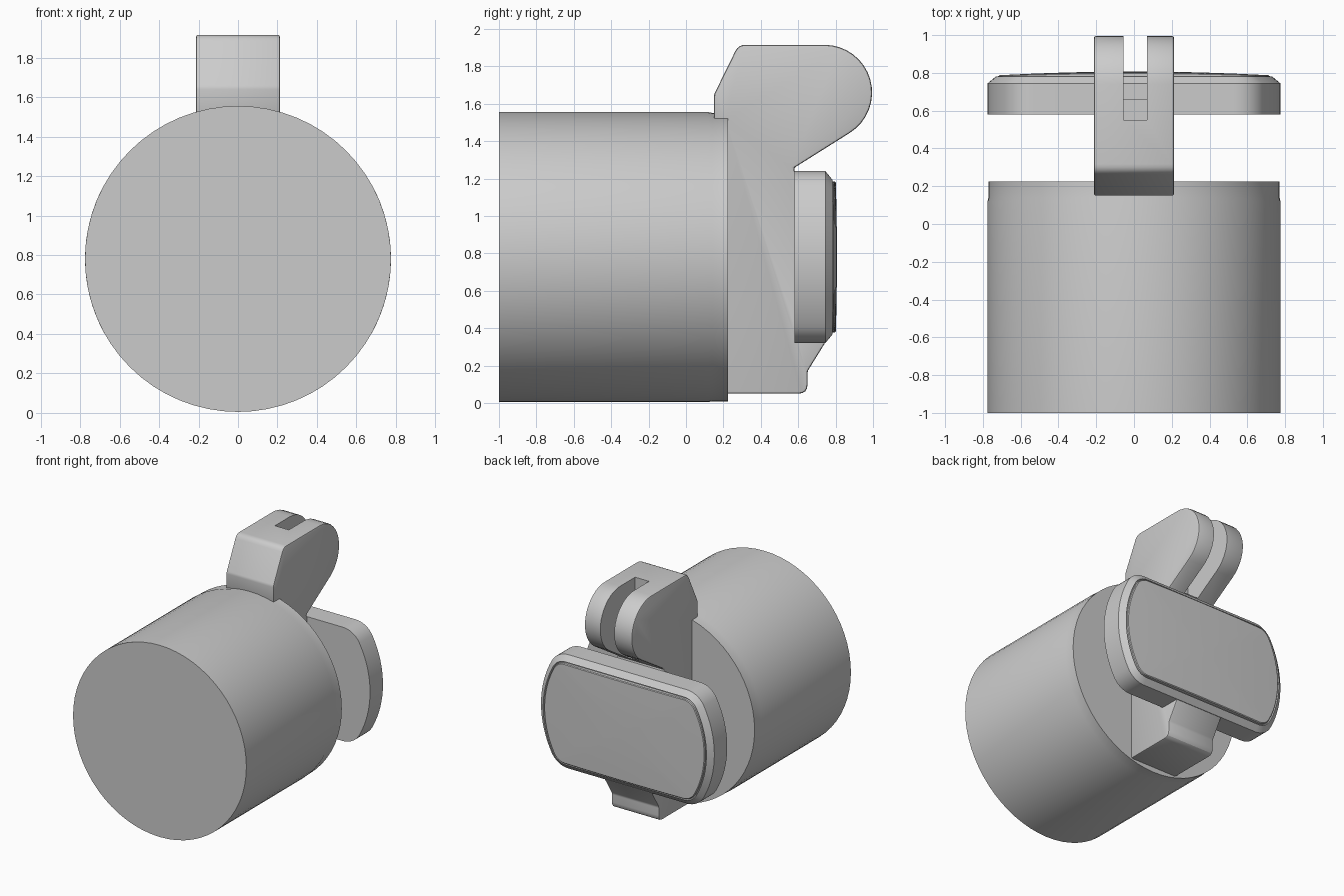
import bpy, bmesh, math
from mathutils import Vector

cube = bpy.data.objects.get("Cube")
if cube:
    bpy.data.objects.remove(cube, do_unlink=True)

R, CZ = 0.775, 0.78      # body radius and axis height

grey = bpy.data.materials.new("plain grey")
grey.diffuse_color = (0.6, 0.6, 0.6, 1)
grey.use_nodes = True
grey.node_tree.nodes["Principled BSDF"].inputs["Base Color"].default_value = (0.6, 0.6, 0.6, 1)


def loft(name, rings):
    """Skin closed rings of points and cap both ends."""
    bm = bmesh.new()
    loops = [[bm.verts.new(p) for p in ring] for ring in rings]
    n = len(loops[0])
    for a, b in zip(loops, loops[1:]):
        for i in range(n):
            j = (i + 1) % n
            bm.faces.new((a[i], a[j], b[j], b[i]))
    bm.faces.new(loops[0])
    bm.faces.new(loops[-1])
    bmesh.ops.recalc_face_normals(bm, faces=bm.faces)
    mesh = bpy.data.meshes.new(name)
    bm.to_mesh(mesh)
    bm.free()
    ob = bpy.data.objects.new(name, mesh)
    bpy.context.collection.objects.link(ob)
    mesh.materials.append(grey)
    return ob


def activate(ob):
    bpy.ops.object.select_all(action='DESELECT')
    ob.select_set(True)
    bpy.context.view_layer.objects.active = ob


def smooth(ob, angle=25):
    activate(ob)
    bpy.ops.object.shade_smooth_by_angle(angle=math.radians(angle))


def circle(r, y, n=64):
    return [(r * math.cos(2 * math.pi * i / n), y, CZ + r * math.sin(2 * math.pi * i / n))
            for i in range(n)]


def rounded(corners, steps=4):
    """Turn (y, z, radius) corners into a profile with softened corners."""
    out = []
    for i, (y, z, r) in enumerate(corners):
        p = Vector((y, z))
        if r == 0:
            out.append(p)
            continue
        a = (Vector(corners[i - 1][:2]) - p).normalized()
        b = (Vector(corners[(i + 1) % len(corners)][:2]) - p).normalized()
        t = r / math.tan(a.angle(b) / 2)
        for k in range(steps + 1):
            u = k / steps
            out.append(p + a * t * (1 - u) ** 2 + b * t * u ** 2)
    return out


# Drum body with a very slightly narrower rear band
smooth(loft("drum_body", [circle(R, -1), circle(R, 0.12), circle(R - 0.004, 0.14),
                          circle(R - 0.004, 0.225)]))

# Hinge bracket: side profile extruded across x
corners = [(0.20, 0.05, 0), (0.20, 1.50, 0), (0.15, 1.50, 0), (0.15, 1.65, 0.05),
           (0.28, 1.915, 0.06)]
for k in range(17):                                  # round lug end
    a = math.radians(90 - 148 * k / 16)
    corners.append((0.74 + 0.255 * math.cos(a), 1.66 + 0.255 * math.sin(a), 0))
corners += [(0.575, 1.255, 0), (0.60, 1.20, 0), (0.60, 0.40, 0), (0.74, 0.40, 0),
            (0.74, 0.315, 0), (0.65, 0.17, 0.04), (0.65, 0.05, 0.05)]
profile = rounded(corners)
bracket = loft("hinge_bracket", [[(x, p.x, p.y) for p in profile] for x in (-0.213, 0.213)])

# Slot that splits the lug into two ears
slot = loft("slot_cutter", [[(x, y, z) for y, z in ((0.55, 1.31), (1.2, 1.31), (1.2, 2.1), (0.55, 2.1))]
                            for x in (-0.055, 0.07)])
slot.hide_render = True
bevel = bracket.modifiers.new("soft edges", 'BEVEL')
bevel.width, bevel.segments = 0.012, 2
bevel.limit_method, bevel.angle_limit = 'ANGLE', math.radians(50)
cut = bracket.modifiers.new("slot", 'BOOLEAN')
cut.object, cut.operation, cut.solver = slot, 'DIFFERENCE', 'EXACT'
activate(bracket)
for m in ("soft edges", "slot"):
    bpy.ops.object.modifier_apply(modifier=m)
bpy.data.objects.remove(slot, do_unlink=True)
smooth(bracket)


# Rear plate: a circle cut flat at top and bottom, with rounded corners
def plate_ring(inset, y, scale=1.0, dome=0.0):
    r, h, f = R - inset, 0.46 - inset, 0.17 - inset
    cx, cz = math.sqrt((r - f) ** 2 - (h - f) ** 2), h - f
    a0 = math.atan2(cz, cx)
    quarter = [(r * math.cos(a0 * k / 8), r * math.sin(a0 * k / 8)) for k in range(8)]
    for k in range(9):
        a = a0 + (math.pi / 2 - a0) * k / 8
        quarter.append((cx + f * math.cos(a), cz + f * math.sin(a)))
    quarter += [(cx * (1 - k / 4), h) for k in range(1, 5)]
    half = quarter + [(-x, z) for x, z in quarter[-2::-1]]
    full = half + [(x, -z) for x, z in half[-2:0:-1]]
    return [(x * scale, y + dome * (1 - (x * scale / R) ** 2), CZ + z * scale) for x, z in full]


smooth(loft("rear_plate", [plate_ring(0, 0.58), plate_ring(0, 0.745),
                           plate_ring(0.045, 0.782), plate_ring(0.05, 0.770)]))

# Gently domed cover set into the plate
cover = [plate_ring(0.056, 0.765), plate_ring(0.056, 0.780, 1.0, 0.016),
         plate_ring(0.062, 0.785, 1.0, 0.016)]
cover += [plate_ring(0.062, 0.785 + 0.006 * (1 - s * s), s, 0.016) for s in (0.8, 0.6, 0.4, 0.2, 0.02)]
smooth(loft("rear_cover", cover))
